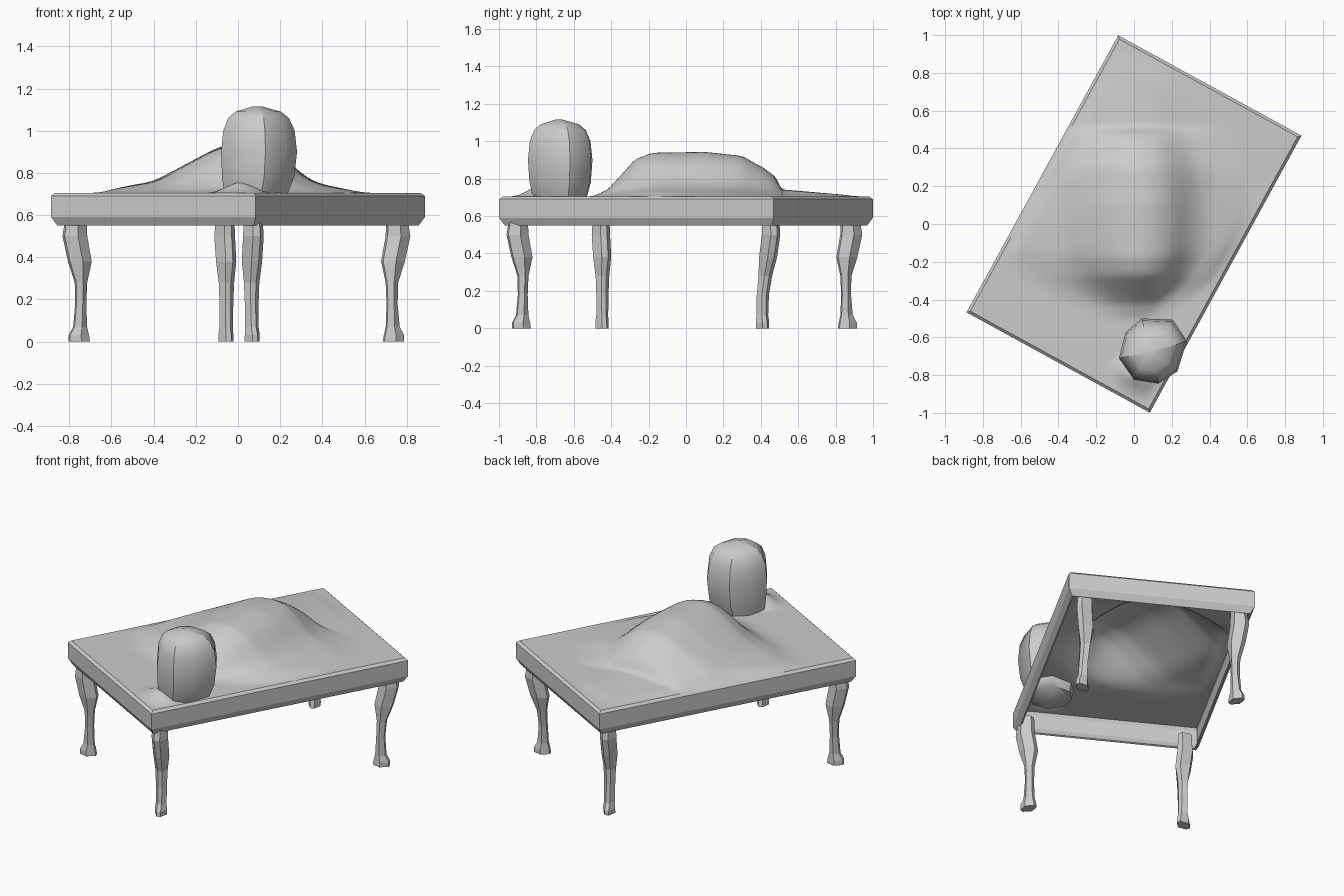
import bpy, bmesh, math
from mathutils import Matrix, Vector

cube = bpy.data.objects.get("Cube")
if cube:
    bpy.data.objects.remove(cube, do_unlink=True)

grey = bpy.data.materials.new("plain grey")
grey.use_nodes = True
colour = (0.6, 0.6, 0.6, 1)
grey.diffuse_color = colour
grey.node_tree.nodes["Principled BSDF"].inputs["Base Color"].default_value = colour

TURN = Matrix.Rotation(math.radians(-28.7), 4, "Z")
HALF_X, HALF_Y = 0.553, 0.836


def finish(bm, name, angle):
    bmesh.ops.recalc_face_normals(bm, faces=bm.faces)
    mesh = bpy.data.meshes.new(name)
    bm.to_mesh(mesh)
    bm.free()
    mesh.materials.append(grey)
    obj = bpy.data.objects.new(name, mesh)
    bpy.context.collection.objects.link(obj)
    bpy.ops.object.select_all(action="DESELECT")
    obj.select_set(True)
    bpy.context.view_layer.objects.active = obj
    if angle:
        bpy.ops.object.shade_smooth_by_angle(angle=math.radians(angle))


def loft(rings, name, angle=0, closed=False, crease_every=0):
    """Skin a list of point rings; cap the ends or join last to first."""
    bm = bmesh.new()
    loops = [[bm.verts.new(p) for p in ring] for ring in rings]
    pairs = list(zip(loops, loops[1:]))
    if closed:
        pairs.append((loops[-1], loops[0]))
    for a, b in pairs:
        for i in range(len(a)):
            j = (i + 1) % len(a)
            bm.faces.new((a[i], a[j], b[j], b[i]))
    if not closed:
        bm.faces.new(loops[0])
        bm.faces.new(loops[-1])
    if crease_every:
        # keep the upright corner edges sharp
        for a, b in pairs:
            for i in range(0, len(a), crease_every):
                bm.edges.get((a[i], b[i])).smooth = False
    finish(bm, name, angle)


def curve(points, t):
    """Linear value through (position, value) points."""
    if t <= points[0][0]:
        return points[0][1]
    for (a, u), (b, v) in zip(points, points[1:]):
        if t <= b:
            return u + (v - u) * (t - a) / (b - a)
    return points[-1][1]


# Table frame: a thin chamfered apron running round the rectangle
rail = [(0, 0.59), (0, 0.69), (0.015, 0.705), (0.016, 0.695), (0.012, 0.685),
        (0.012, 0.595), (0.032, 0.555), (0.022, 0.55)]
frame_rings = []
for inset, z in rail:
    x, y = HALF_X - inset, HALF_Y - inset
    frame_rings.append([TURN @ Vector((sx * x, sy * y, z))
                        for sx, sy in ((-1, -1), (1, -1), (1, 1), (-1, 1))])
loft(frame_rings, "table_frame", closed=True)

# Curved legs bowing out towards each corner: height, outer, inner, half width
leg_rows = [(0.61, 0.05, -0.04, 0.045), (0.5, 0.067, -0.045, 0.051),
            (0.38, 0.04, -0.067, 0.05), (0.28, 0.008, -0.046, 0.038),
            (0.18, 0.006, -0.042, 0.034), (0.07, 0.016, -0.046, 0.033),
            (0.03, 0.038, -0.055, 0.037), (0, 0.038, -0.06, 0.037)]
# name, corner signs, world position, sideways lean of the lower half
legs = [("front_left_leg", 1, -1, (0.07, -0.89), 0),
        ("back_left_leg", 1, 1, (0.748, 0.452), -0.04),
        ("back_right_leg", -1, 1, (-0.06, 0.873), 0),
        ("front_right_leg", -1, -1, (-0.763, -0.452), 0)]
for name, sx, sy, (px, py), lean in legs:
    out = TURN @ Vector((sx, sy, 0)).normalized()
    across = Vector((-out.y, out.x, 0))
    rings = []
    for z, outer, inner, w in leg_rows:
        shift = lean * min(1, max(0, (0.45 - z) / 0.3))
        base = Vector((px, py + shift, z))
        mid = (outer + inner) / 2
        section = [(outer, -0.35 * w), (outer, 0.35 * w), (mid, w),
                   (inner, 0.35 * w), (inner, -0.35 * w), (mid, -w)]
        rings.append([base + out * d + across * s for d, s in section])
    loft(rings, name)

# Draped top sheet with a long mound, rounded off at both ends
along = [(-0.5, 0), (-0.42, 0.15), (-0.27, 0.84), (-0.18, 0.98), (0.1, 1),
         (0.3, 0.91), (0.42, 0.63), (0.485, 0.42), (0.505, 0.16), (0.95, 0)]
mound = [(-0.72, 0), (-0.4, 0.055), (-0.1, 0.215), (0, 0.24), (0.1, 0.235),
         (0.2, 0.19), (0.3, 0.09), (0.38, 0.045), (0.6, 0)]
spread = [(-0.5, 0.3), (-0.42, 0.42), (-0.3, 0.72), (-0.15, 0.95), (0, 1),
          (0.25, 1), (0.5, 0.75), (0.95, 0.7)]
bm = bmesh.new()
bmesh.ops.create_grid(bm, x_segments=50, y_segments=76, size=1)
for v in bm.verts:
    edge = min(1, 8 * (1 - max(abs(v.co.x), abs(v.co.y))))
    p = TURN @ Vector((v.co.x * (HALF_X - 0.015), v.co.y * (HALF_Y - 0.015), 0.705))
    # average nearby heights to round off the mound
    h = 0
    for k in (-0.04, -0.02, 0, 0.02, 0.04):
        h += curve(along, p.y + k / 3) * curve(mound, (p.x + k) / curve(spread, p.y + k)) / 5
    # small tent of cloth in front of the head
    h += 0.055 * max(0, 1 - math.hypot(p.x - 0.01, p.y + 0.8) / 0.14)
    p.z += h * edge
    v.co = p
finish(bm, "draped_sheet", 60)

# Faceted head: four creased corners with a bulge between each pair
plan = [(-0.08, -0.71), (-0.045, -0.575), (0.04, -0.5), (0.205, -0.507),
        (0.28, -0.62), (0.23, -0.78), (0.13, -0.845), (0, -0.825)]
sizes = [(0.655, 0.74), (0.7, 0.83), (0.78, 0.95), (0.9, 1), (1, 0.94),
         (1.06, 0.8), (1.09, 0.6), (1.115, 0.12)]
head_rings = []
for z, k in sizes:
    # the lower part tapers away from the table edge
    pivot = Vector((0.01 if z < 0.9 else 0.09, -0.68, 0))
    head_rings.append([pivot + (Vector((x, y, 0)) - pivot) * k + Vector((0, 0, z))
                       for x, y in plan])
loft(head_rings, "head", 70, crease_every=2)
